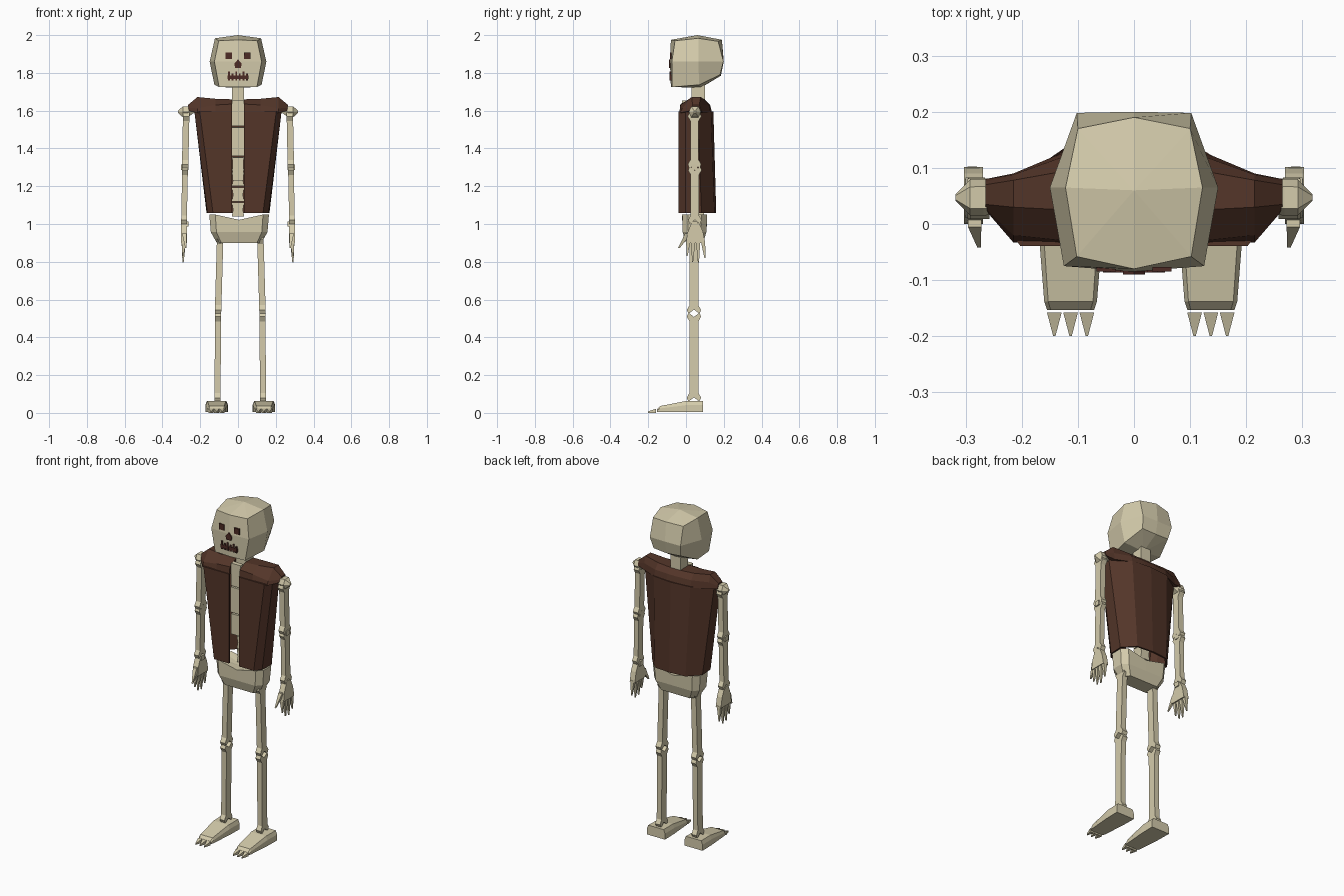
import bpy, bmesh

if "Cube" in bpy.data.objects:
    bpy.data.objects.remove(bpy.data.objects["Cube"])


def material(name, rgb):
    m = bpy.data.materials.new(name)
    m.diffuse_color = (*rgb, 1)
    m.use_nodes = True
    m.node_tree.nodes["Principled BSDF"].inputs["Base Color"].default_value = m.diffuse_color
    return m


BONE = material("bone", (0.66, 0.60, 0.41))
BROWN = material("brown leather", (0.088, 0.036, 0.022))
DARK = material("dark hollow", (0.075, 0.024, 0.018))


def build(name, verts, faces, mat):
    me = bpy.data.meshes.new(name)
    bm = bmesh.new()
    vs = [bm.verts.new(v) for v in verts]
    for f in faces:
        bm.faces.new([vs[i] for i in f])
    bmesh.ops.recalc_face_normals(bm, faces=bm.faces)
    bm.to_mesh(me)
    bm.free()
    me.materials.append(mat)
    ob = bpy.data.objects.new(name, me)
    bpy.context.collection.objects.link(ob)
    return ob


def loft(name, rings, mat, closed=True, caps=True):
    n = len(rings[0])
    verts = [p for r in rings for p in r]
    faces = []
    for k in range(len(rings) - 1):
        for i in range(n if closed else n - 1):
            j = (i + 1) % n
            faces.append((k * n + i, k * n + j, (k + 1) * n + j, (k + 1) * n + i))
    if caps is True:
        faces += [range(n), range((len(rings) - 1) * n, len(rings) * n)]
    elif caps:  # pair of cap centre points
        for c, base in zip(caps, (0, (len(rings) - 1) * n)):
            verts.append(c)
            faces += [(base + i, base + (i + 1) % n, len(verts) - 1) for i in range(n)]
    return build(name, verts, faces, mat)


def prism(name, profile, x0, x1, mat):
    return loft(name, [[(x, y, z) for y, z in profile] for x in (x0, x1)], mat)


def box(name, x0, x1, y0, y1, z0, z1, mat):
    return prism(name, [(y0, z0), (y1, z0), (y1, z1), (y0, z1)], x0, x1, mat)


def spike(name, base, tip, hx, hy):
    x, y, z = base
    ring = [(x - hx, y - hy, z), (x + hx, y - hy, z), (x + hx, y + hy, z), (x - hx, y + hy, z)]
    small = [tuple(t + (p - b) * 0.25 for p, b, t in zip(q, base, tip)) for q in ring]
    return loft(name, [ring, small], BONE)


def mirrored(half):
    """Complete a half outline that starts and ends on the centre line."""
    return half + [(-x, y, z) for x, y, z in half[-2:0:-1]]


def limb_bone(name, xt, xb, y, zt, zb, w, f, t):
    """Flat shaft with a flared, forked joint at each end."""
    side = [(w, zt - .045), (f, zt - .02), (f * .75, zt), (0, zt - .022),
            (-f * .75, zt), (-f, zt - .02), (-w, zt - .045),
            (-w, zb + .045), (-f, zb + .02), (-f * .75, zb), (0, zb + .022),
            (f * .75, zb), (f, zb + .02), (w, zb + .045)]
    rings = []
    for s in (-1, 1):
        rings.append([(xb + (xt - xb) * (z - zb) / (zt - zb) + s * t, y + dy, z) for dy, z in side])
    return loft(name, rings, BONE)


# Skull
loft("skull", [
    mirrored([(0, -.08, 1.725), (.1, -.075, 1.725), (.125, .07, 1.737), (.09, .18, 1.79), (0, .185, 1.785)]),
    mirrored([(0, -.085, 1.86), (.125, -.075, 1.86), (.15, .065, 1.86), (.102, .198, 1.86), (0, .2, 1.86)]),
    mirrored([(0, -.08, 1.975), (.102, -.058, 1.97), (.122, .065, 1.983), (.1, .17, 1.967), (0, .19, 1.975)]),
], BONE, caps=((0, .08, 1.722), (0, .06, 2.0)))

# Face: eye sockets, nose hole, jagged mouth
for s, side in ((-1, "left"), (1, "right")):
    box(side + "_eye_socket", s * .05 - .017, s * .05 + .017, -.085, -.0765, 1.873, 1.908, DARK)
loft("nose_hole", [[(x, y, z) for x, z in ((-.015, 1.827), (.015, 1.827), (.02, 1.848), (0, 1.872), (-.02, 1.848))]
                   for y in (-.09, -.082)], DARK)
box("mouth", -.055, .055, -.086, -.0775, 1.768, 1.786, DARK)
for i in range(6):
    x = -.047 + i * .0188
    box("mouth_gap", x - .005, x + .005, -.0865, -.078, 1.76, 1.808 - .01 * (i % 2), DARK)

# Neck, breastbone and spine
box("neck", -.033, .033, .03, .1, 1.58, 1.735, BONE)
for z0, z1, w in ((1.52, 1.655, .031), (1.36, 1.512, .034), (1.23, 1.352, .03)):
    box("breastbone", -w, w, -.022, .005, z0, z1, BONE)
for i in range(7):
    z = 1.04 + i * .08
    rings = [[(-w, .035, z + dz), (w, .035, z + dz), (w, .095, z + dz), (-w, .095, z + dz)]
             for dz, w in ((0, .033), (.035, .026), (.074, .033))]
    loft("vertebra", rings, BONE)

# Open sleeveless vest
top = [(.033, -.035), (.2, -.035), (.226, 0), (.226, .06), (.12, .128), (0, .14)]
bottom = [(.033, -.035), (.13, -.035), (.157, 0), (.162, .08), (.1, .146), (0, .155)]
rings = []
for pts, z in ((bottom, 1.058), (top, 1.595)):
    rings.append([(x, y, z) for x, y in pts] + [(-x, y, z) for x, y in pts[-2::-1]])
vest = loft("vest", rings, BROWN, closed=False, caps=False)
solid = vest.modifiers.new("thickness", "SOLIDIFY")
solid.thickness = .01
solid.offset = 0

# Vest shoulders, one on each side, joined behind the neck
for s, side in ((-1, "left"), (1, "right")):
    sections = (
        (.033, ((-.035, 1.59), (-.03, 1.635), (.02, 1.66), (.1, 1.658), (.128, 1.63), (.138, 1.59))),
        (.12, ((-.035, 1.59), (-.03, 1.63), (.025, 1.663), (.095, 1.662), (.122, 1.63), (.13, 1.59))),
        (.215, ((-.033, 1.588), (-.02, 1.612), (.03, 1.672), (.078, 1.672), (.088, 1.63), (.09, 1.59))),
        (.265, ((.025, 1.6), (.028, 1.615), (.035, 1.63), (.07, 1.63), (.075, 1.615), (.08, 1.6))))
    loft(side + "_vest_shoulder", [[(s * x, y, z) for y, z in sec] for x, sec in sections], BROWN)
prism("vest_collar_back", [(.1, 1.59), (.138, 1.59), (.128, 1.63), (.1, 1.658)], -.034, .034, BROWN)

# Pelvis with a dipped top
pelvis = []
for z, w, y0, y1, dip in ((.9, .118, .0, .09, 0), (.957, .15, -.018, .108, 0), (1.05, .158, -.02, .112, .028)):
    pelvis.append([(x + .006, y, z - d) for x, y, d in (
        (0, y0, dip), (w * .8, y0, 0), (w, y0 + .03, 0), (w, y1 - .03, 0), (w * .8, y1, 0),
        (0, y1, dip), (-w * .8, y1, 0), (-w, y1 - .03, 0), (-w, y0 + .03, 0), (-w * .8, y0, 0))])
loft("pelvis", pelvis, BONE, caps=((.006, .045, .9), (.006, .045, 1.015)))

for s, side in ((-1, "left"), (1, "right")):
    # Shoulder joint
    loft(side + "_shoulder_joint", [
        [(s * x, .047 + dy * r, zc + dz * r) for dy, dz in ((-1, 0), (-.6, .9), (.6, .9), (1, 0), (.6, -.9), (-.6, -.9))]
        for x, zc, r in ((.19, 1.61, .015), (.235, 1.607, .022), (.268, 1.592, .033), (.292, 1.594, .032), (.318, 1.594, .006))], BONE)

    # Arm
    limb_bone(side + "_upper_arm", s * .274, s * .28, .045, 1.59, 1.295, .022, .036, .017)
    limb_bone(side + "_forearm", s * .28, s * .286, .047, 1.305, 1.0, .022, .036, .015)
    for z in (1.3, 1.0):
        box(side + "_arm_joint", s * .283 - .02, s * .283 + .02, .03, .062, z - .014, z + .014, BONE)

    # Hand
    prism(side + "_palm", [(.028, 1.005), (.07, 1.005), (.09, .96), (.102, .9), (.0, .9), (.008, .955)],
          s * .286 - .017, s * .286 + .017, BONE)
    for y, tip_y, z in ((.012, .006, .83), (.038, .035, .80), (.064, .066, .795), (.09, .1, .82)):
        spike(side + "_finger", (s * .287, y, .91), (s * .291, tip_y, z), .012, .0115)
    spike(side + "_thumb", (s * .284, .012, .95), (s * .276, -.038, .872), .012, .017)

    # Leg, standing slightly to one side of centre
    cx = .012
    limb_bone(side + "_thigh", cx + s * .106, cx + s * .118, .042, .94, .525, .023, .038, .017)
    limb_bone(side + "_shin", cx + s * .117, cx + s * .121, .042, .53, .06, .024, .038, .016)

    # Foot and claws
    fx = cx + s * .125
    foot = []
    for y, w, z1 in ((.09, .06, .064), (.0, .058, .063), (-.138, .047, .036), (-.153, .042, .02)):
        foot.append([(fx - w, y, .006), (fx + w, y, .006), (fx + w, y, z1 * .65), (fx + w * .85, y, z1),
                     (fx - w * .85, y, z1), (fx - w, y, z1 * .65)])
    loft(side + "_foot", foot, BONE)
    for d in (-.029, 0, .029):
        loft(side + "_claw", [[(fx + d - w, y, 0), (fx + d + w, y, 0), (fx + d + w, y, h), (fx + d - w, y, h)]
                              for y, w, h in ((-.158, .013, .022), (-.2, .002, .008))], BONE)
